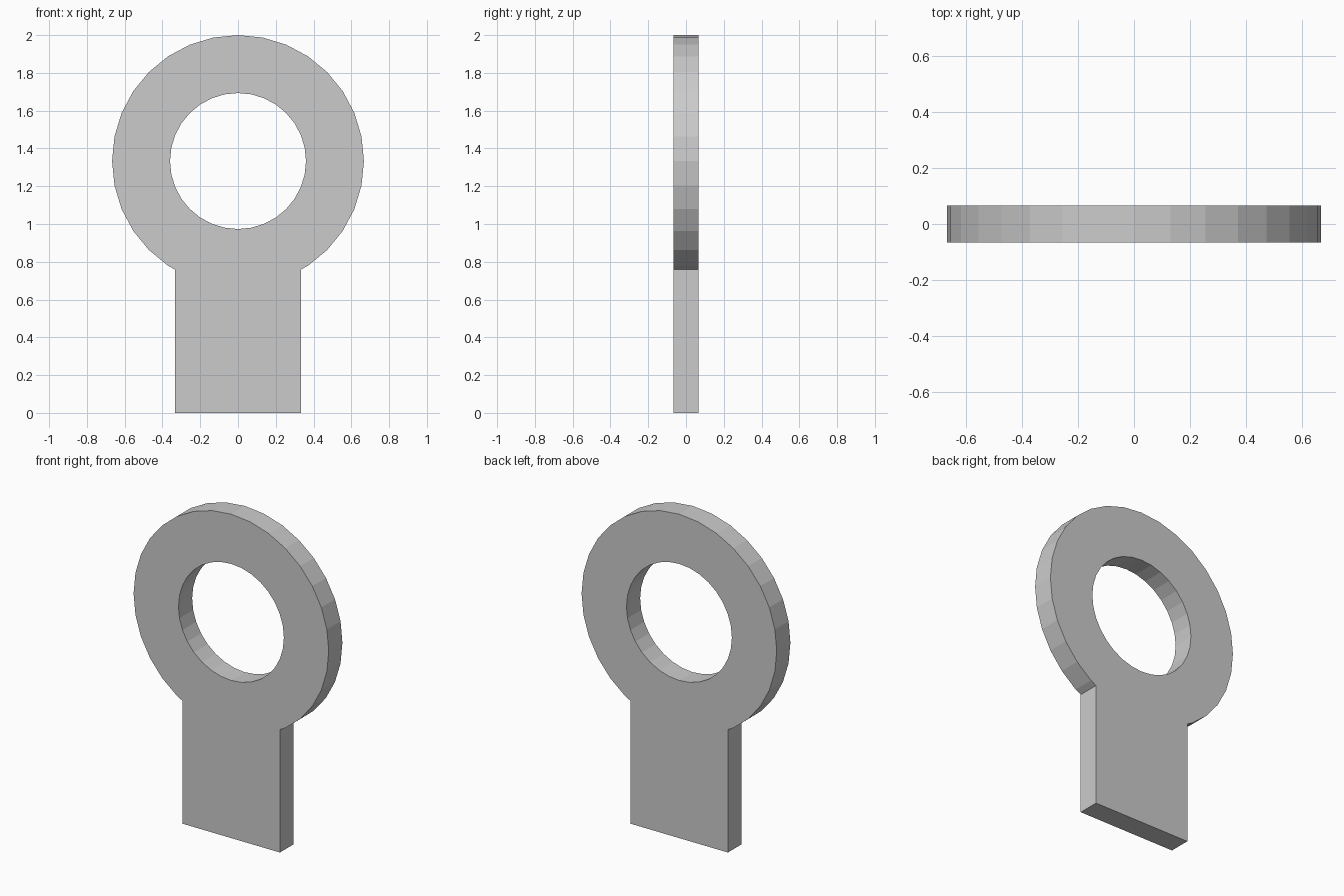
import bpy
import bmesh
from math import sin, cos, pi

if "Cube" in bpy.data.objects:
    bpy.data.objects.remove(bpy.data.objects["Cube"])

SEGS = 32
R_OUT, R_HOLE = 2 / 3, 0.36
CENTRE_Z = 4 / 3
HALF_W = 1 / 3          # half width of the tab
HALF_T = 1 / 15         # half thickness of the plate
JOIN_Z = 0.759          # where the tab meets the ring


def ring_point(radius, k):
    a = 2 * pi * k / SEGS
    return (radius * cos(a), CENTRE_Z + radius * sin(a))


# Outer profile: ring facets from lower right round to lower left, then the tab
outline = [ring_point(R_OUT, k) for k in range(-5, 22)]
outline += [(-HALF_W, JOIN_Z), (-HALF_W, 0), (HALF_W, 0), (HALF_W, JOIN_Z)]
hole = [ring_point(R_HOLE, k) for k in range(SEGS)]

# Flat filled profile with the round hole left open
curve = bpy.data.curves.new("eyelet_plate", "CURVE")
curve.dimensions = "2D"
curve.fill_mode = "BOTH"
curve.extrude = HALF_T
for loop in (outline, hole):
    spline = curve.splines.new("POLY")
    spline.points.add(len(loop) - 1)
    for p, (x, z) in zip(spline.points, loop):
        p.co = (x, z, 0, 1)
    spline.use_cyclic_u = True

# Stand the plate upright and turn it into a clean, flat-shaded mesh
plate = bpy.data.objects.new("eyelet_plate", curve)
bpy.context.collection.objects.link(plate)
plate.rotation_euler.x = pi / 2
bpy.context.view_layer.objects.active = plate
plate.select_set(True)
bpy.ops.object.convert(target="MESH")
bpy.ops.object.transform_apply(rotation=True)

bm = bmesh.new()
bm.from_mesh(plate.data)
bmesh.ops.remove_doubles(bm, verts=bm.verts, dist=1e-4)
bmesh.ops.recalc_face_normals(bm, faces=bm.faces)
for f in bm.faces:
    f.smooth = False
bm.to_mesh(plate.data)
bm.free()
